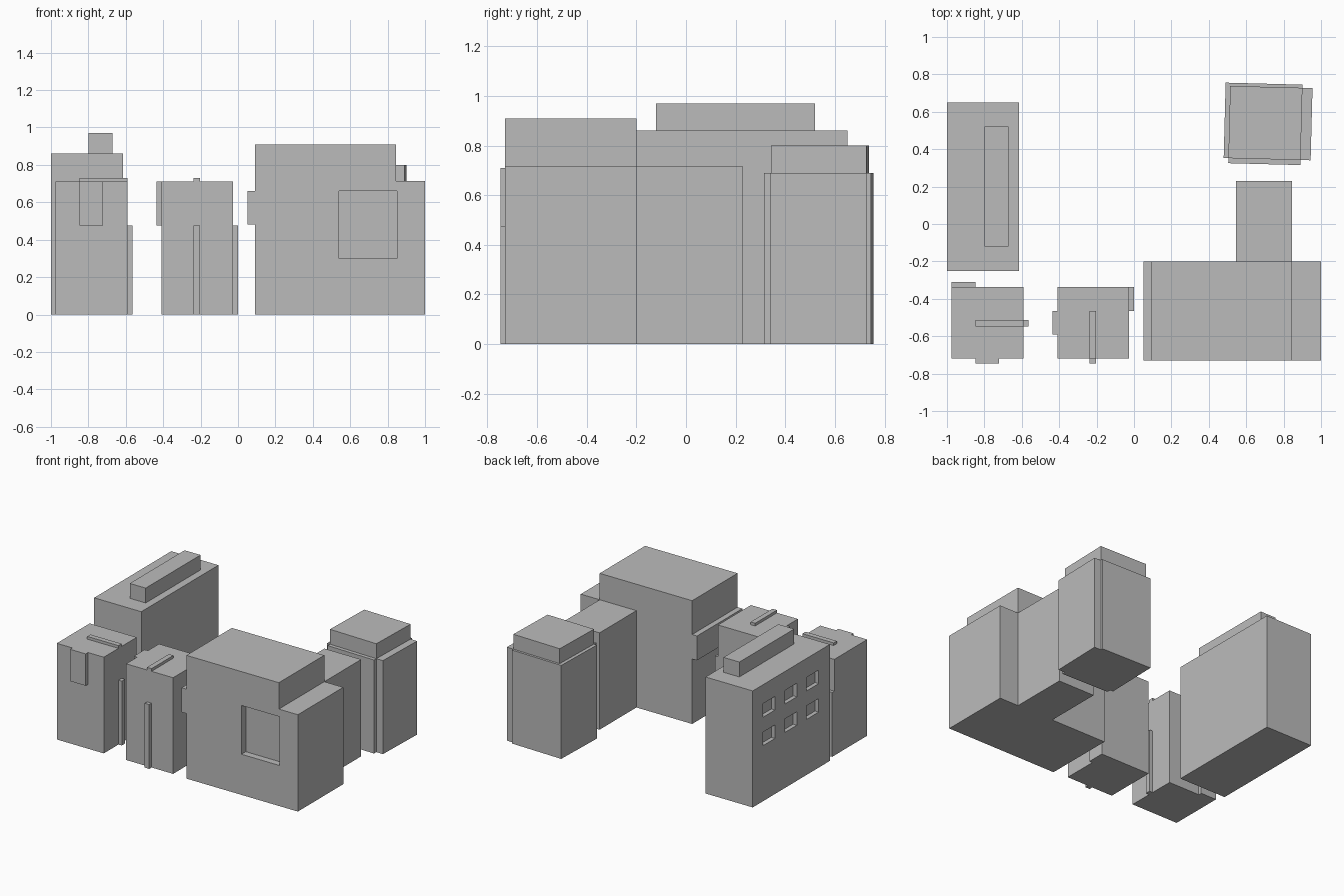
import bpy
import bmesh
from math import radians
from mathutils import Matrix

if "Cube" in bpy.data.objects:
    bpy.data.objects.remove(bpy.data.objects["Cube"], do_unlink=True)

# One plain material for everything
grey = bpy.data.materials.new("plain grey")
grey.use_nodes = True
grey.diffuse_color = (0.5, 0.5, 0.5, 1)
shader = next(n for n in grey.node_tree.nodes if n.type == 'BSDF_PRINCIPLED')
shader.inputs["Base Color"].default_value = grey.diffuse_color


def finish(name, bm, matrix=None):
    bmesh.ops.recalc_face_normals(bm, faces=bm.faces)
    mesh = bpy.data.meshes.new(name)
    bm.to_mesh(mesh)
    bm.free()
    mesh.materials.append(grey)
    obj = bpy.data.objects.new(name, mesh)
    if matrix:
        obj.matrix_world = matrix
    bpy.context.collection.objects.link(obj)
    return obj


def box(name, x, y, z, matrix=None):
    """Box spanning the given (low, high) ranges."""
    bm = bmesh.new()
    bmesh.ops.create_cube(bm, size=1)
    for v in bm.verts:
        v.co = [r[0] if c < 0 else r[1] for c, r in zip(v.co, (x, y, z))]
    return finish(name, bm, matrix)


def profile(name, points, y):
    """Outline in x and z, extruded along y."""
    bm = bmesh.new()
    face = bm.faces.new([bm.verts.new((px, y[0], pz)) for px, pz in points])
    new = bmesh.ops.extrude_face_region(bm, geom=[face])["geom"]
    bmesh.ops.translate(bm, vec=(0, y[1] - y[0], 0),
                        verts=[g for g in new if isinstance(g, bmesh.types.BMVert)])
    return finish(name, bm)


def recess(target, x, y, z):
    """Cut a window recess into a block."""
    cutter = box("window_cutter", x, y, z)
    cutter.hide_render = True
    mod = target.modifiers.new("window", 'BOOLEAN')
    mod.operation = 'DIFFERENCE'
    mod.solver = 'EXACT'
    mod.object = cutter
    bpy.context.view_layer.objects.active = target
    bpy.ops.object.modifier_apply(modifier=mod.name)
    bpy.data.objects.remove(cutter, do_unlink=True)


# Long block with a roof ridge and six recessed windows on its outer side
long_block = box("long_block", (-1, -0.615), (-0.25, 0.65), (0, 0.86))
box("long_block_roof_ridge", (-0.8, -0.67), (-0.12, 0.52), (0.86, 0.97))
for row in (0.41, 0.62):
    for col in range(3):
        y = -0.12 + col * 0.255
        recess(long_block, (-1.1, -0.97), (y, y + 0.14), (row, row + 0.1))


# Two identical small towers, the second turned a quarter
def tower(name, x, y, angle):
    m = Matrix.Translation((x, y, 0)) @ Matrix.Rotation(radians(angle), 4, 'Z')
    h = 0.192
    box(name, (-h, h), (-h, h), (0, 0.71), m)
    box(name + "_roof_bar", (-0.063, h), (-0.021, 0.016), (0.71, 0.73), m)
    box(name + "_wall_bar", (h, h + 0.027), (-0.021, 0.016), (0, 0.475), m)
    box(name + "_upper_bay", (-0.063, 0.063), (-h - 0.027, -h), (0.475, 0.71), m)
    box(name + "_lower_bay", (-h, -0.063), (h, h + 0.025), (0, 0.475), m)


tower("corner_tower", -0.784, -0.528, 0)
tower("middle_tower", -0.218, -0.528, -90)

# Large stepped hall with a side ledge, a front window and a rear wing
hall = profile("hall", [(0.09, 0), (1, 0), (1, 0.715), (0.845, 0.715),
                        (0.845, 0.91), (0.09, 0.91), (0.09, 0.66), (0.05, 0.66),
                        (0.05, 0.48), (0.09, 0.48)], (-0.73, -0.2))
recess(hall, (0.54, 0.85), (-0.8, -0.68), (0.3, 0.66))
box("hall_rear_wing", (0.545, 0.845), (-0.2, 0.23), (0, 0.715))

# Slightly turned rear tower clad with lower slabs on four sides
turn = Matrix.Translation((0.7025, 0.54, 0)) @ Matrix.Rotation(radians(-1.5), 4, 'Z')
h, low = 0.193, (0, 0.69)
box("rear_tower", (-h, h), (-h, h), (0, 0.8), turn)
box("rear_tower_right_slab", (h, 0.247), (-h, h), low, turn)
box("rear_tower_left_slab", (-0.218, -h), (-h, h), low, turn)
box("rear_tower_front_slab", (-h, h), (-0.22, -h), low, turn)
box("rear_tower_back_slab", (-0.218, h), (h, 0.21), low, turn)
